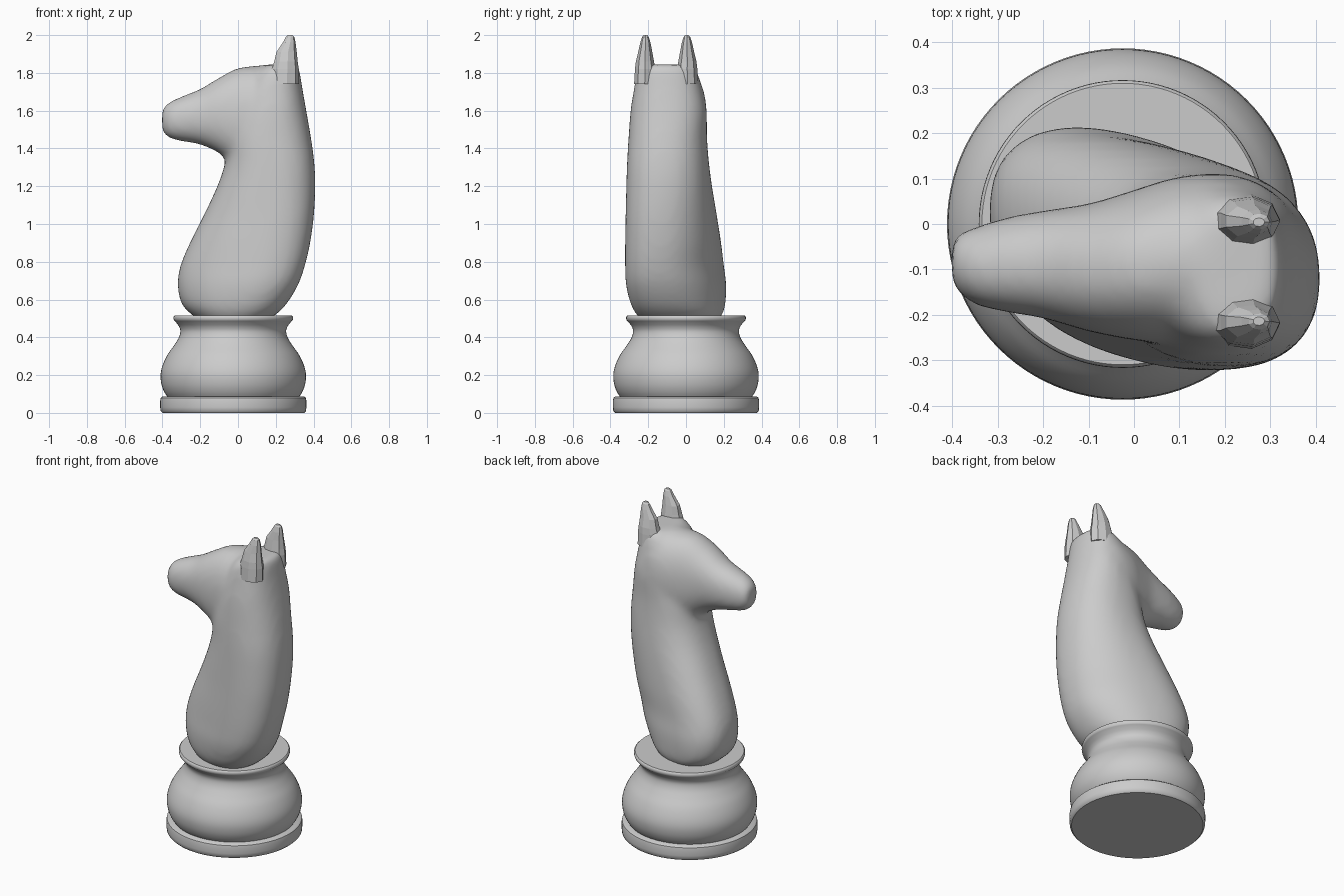
import bpy, bmesh, math
from mathutils import Vector

if "Cube" in bpy.data.objects:
    bpy.data.objects.remove(bpy.data.objects["Cube"])

grey = bpy.data.materials.new("light grey")
grey.diffuse_color = (0.6, 0.6, 0.6, 1)
grey.use_nodes = True
grey.node_tree.nodes["Principled BSDF"].inputs["Base Color"].default_value = grey.diffuse_color


def make_object(name, bm):
    bmesh.ops.recalc_face_normals(bm, faces=bm.faces)
    mesh = bpy.data.meshes.new(name)
    bm.to_mesh(mesh)
    bm.free()
    mesh.materials.append(grey)
    obj = bpy.data.objects.new(name, mesh)
    bpy.context.collection.objects.link(obj)
    return obj


def loft(bm, rings):
    """Skin a list of point rings and cap both ends."""
    loops = [[bm.verts.new(p) for p in ring] for ring in rings]
    n = len(loops[0])
    for a, b in zip(loops, loops[1:]):
        for i in range(n):
            j = (i + 1) % n
            bm.faces.new((a[i], a[j], b[j], b[i]))
    bm.faces.new(loops[0])
    bm.faces.new(loops[-1])


def resample(rows, steps=4):
    """Smooth curve through the table rows."""
    out = []
    for i in range(len(rows) - 1):
        p = [Vector(rows[max(0, min(k, len(rows) - 1))]) for k in range(i - 1, i + 3)]
        for s in range(steps):
            t = s / steps
            out.append(0.5 * (2 * p[1] + (p[2] - p[0]) * t
                              + (2 * p[0] - 5 * p[1] + 4 * p[2] - p[3]) * t * t
                              + (3 * p[1] - p[0] - 3 * p[2] + p[3]) * t ** 3))
    return out + [Vector(rows[-1])]


def oval(lo_u, hi_u, lo_v, hi_v, power=2.0, shear=0.0, n=40):
    """Rounded section in a plane; shear slants v along u."""
    a, b = (hi_u - lo_u) / 2, (hi_v - lo_v) / 2
    b = math.sqrt(max(b * b - (shear * a) ** 2, 1e-4))
    pts = []
    for i in range(n):
        t = 2 * math.pi * i / n
        c, s = math.cos(t), math.sin(t)
        u = a * math.copysign(abs(c) ** (2 / power), c)
        v = b * math.copysign(abs(s) ** (2 / power), s)
        pts.append(((lo_u + hi_u) / 2 + u, (lo_v + hi_v) / 2 + v + shear * u))
    return pts


def lathe(name, profile, n=96):
    bm = bmesh.new()
    loft(bm, [[(r * math.cos(2 * math.pi * i / n) - 0.025,
                r * math.sin(2 * math.pi * i / n), z) for i in range(n)]
              for r, z in profile])
    obj = make_object(name, bm)
    bpy.context.view_layer.objects.active = obj
    obj.select_set(True)
    bpy.ops.object.shade_smooth_by_angle(angle=math.radians(40))
    obj.select_set(False)
    return obj


# Turned base: foot disc, then the bulging pedestal with its rim
lathe("foot_disc", [(0.375, 0), (0.385, 0.01), (0.387, 0.03), (0.387, 0.065),
                    (0.384, 0.08), (0.375, 0.087)])
pedestal = resample([(0.345, 0.08), (0.365, 0.11), (0.38, 0.15), (0.385, 0.2),
                     (0.375, 0.25), (0.35, 0.305), (0.315, 0.355), (0.29, 0.395),
                     (0.28, 0.43), (0.286, 0.455), (0.3, 0.475), (0.314, 0.49)])
lathe("pedestal", [tuple(p) for p in pedestal]
      + [(0.317, 0.5), (0.316, 0.51), (0.31, 0.516)])

# Neck and chest sections: z, x range, y range, slant
neck = [(0.46, -0.16, 0.10, -0.20, 0.14, -0.2),
        (0.52, -0.245, 0.20, -0.26, 0.19, -0.2),
        (0.58, -0.30, 0.26, -0.29, 0.205, -0.23),
        (0.68, -0.32, 0.32, -0.313, 0.208, -0.25),
        (0.78, -0.305, 0.355, -0.317, 0.195, -0.25),
        (0.90, -0.255, 0.383, -0.318, 0.182, -0.22),
        (1.05, -0.18, 0.403, -0.317, 0.16, -0.18),
        (1.20, -0.11, 0.41, -0.315, 0.137, -0.12),
        (1.32, -0.07, 0.405, -0.312, 0.122, -0.08),
        (1.45, -0.05, 0.388, -0.305, 0.112, -0.04),
        (1.60, 0.0, 0.362, -0.294, 0.109, 0),
        (1.72, 0.04, 0.341, -0.275, 0.085, 0),
        (1.80, 0.09, 0.328, -0.26, 0.062, 0),
        (1.845, 0.15, 0.315, -0.235, 0.035, 0)]
# Head sections from muzzle to poll: x, z range, y range
head = [(-0.402, 1.50, 1.60, -0.125, -0.04),
        (-0.385, 1.468, 1.63, -0.155, -0.02),
        (-0.345, 1.448, 1.655, -0.18, -0.005),
        (-0.28, 1.435, 1.683, -0.195, 0.015),
        (-0.20, 1.42, 1.715, -0.208, 0.03),
        (-0.10, 1.375, 1.775, -0.237, 0.045),
        (0.0, 1.30, 1.826, -0.256, 0.075),
        (0.10, 1.30, 1.838, -0.266, 0.105),
        (0.20, 1.38, 1.845, -0.262, 0.105),
        (0.28, 1.46, 1.83, -0.24, 0.07)]
bm = bmesh.new()
loft(bm, [[(x, y, r[0]) for x, y in oval(r[1], r[2], r[3], r[4], 2.3, r[5])]
          for r in resample(neck)])
loft(bm, [[(r[0], y, z) for z, y in oval(r[1], r[2], r[3], r[4], 2.2)]
          for r in resample(head)])
horse = make_object("neck_and_head", bm)
blend = horse.modifiers.new("blend", 'REMESH')
blend.mode = 'VOXEL'
blend.voxel_size = 0.018
blend.use_smooth_shade = True
soften = horse.modifiers.new("soften", 'SMOOTH')
soften.factor = 0.5
soften.iterations = 12

# Pointed ears, faceted: z, x range, y range about the ear centre
ear = [(1.74, 0.17, 0.322, -0.065, 0.055),
       (1.82, 0.175, 0.322, -0.06, 0.055),
       (1.86, 0.188, 0.316, -0.055, 0.048),
       (1.91, 0.20, 0.311, -0.042, 0.038),
       (1.96, 0.235, 0.305, -0.03, 0.028),
       (1.99, 0.252, 0.299, -0.02, 0.018),
       (2.00, 0.262, 0.288, -0.01, 0.01)]
for name, side, centre in (("front_ear", 1, -0.21), ("back_ear", -1, 0.0)):
    bm = bmesh.new()
    loft(bm, [[(x, centre + side * y * 0.95 - side * 0.004, z)
               for x, y in oval(x0, x1, y0, y1, n=9)] for z, x0, x1, y0, y1 in ear])
    make_object(name, bm)
